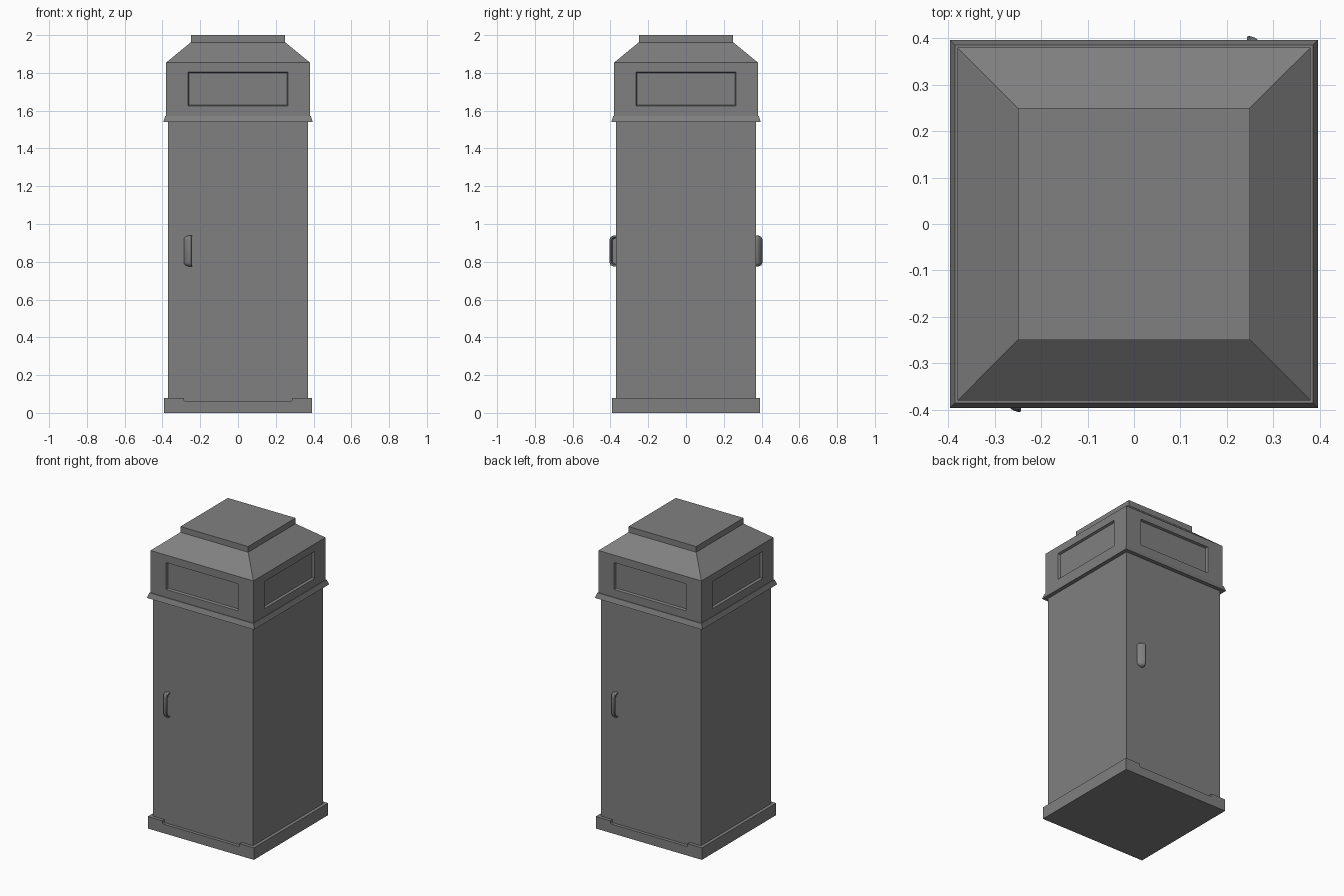
import bpy, bmesh
from mathutils import Matrix, Vector

if "Cube" in bpy.data.objects:
    bpy.data.objects.remove(bpy.data.objects["Cube"], do_unlink=True)

GREY = (0.216, 0.216, 0.216, 1)
metal = bpy.data.materials.new("grey_metal")
metal.use_nodes = True
metal.diffuse_color = GREY
metal.node_tree.nodes["Principled BSDF"].inputs["Base Color"].default_value = GREY


def finish(name, bm):
    bmesh.ops.recalc_face_normals(bm, faces=bm.faces)
    mesh = bpy.data.meshes.new(name)
    bm.to_mesh(mesh)
    bm.free()
    mesh.materials.append(metal)
    obj = bpy.data.objects.new(name, mesh)
    bpy.context.collection.objects.link(obj)
    return obj


def loft(bm, rings):
    """Skin a list of equal-length point rings and close both ends."""
    loops = [[bm.verts.new(p) for p in ring] for ring in rings]
    for a, b in zip(loops, loops[1:]):
        for i in range(len(a)):
            j = (i + 1) % len(a)
            bm.faces.new((a[i], a[j], b[j], b[i]))
    bm.faces.new(loops[0])
    bm.faces.new(loops[-1])


def square(h, z):
    return [(-h, -h, z), (h, -h, z), (h, h, z), (-h, h, z)]


def square_stack(name, levels):
    bm = bmesh.new()
    loft(bm, [square(h, z) for h, z in levels])
    return finish(name, bm)


# Cabinet body
square_stack("body", [(0.37, 0.03), (0.37, 1.56)])

# Plinth with a door clearance notch at front and back
half = [(0.392, 0), (0.392, 0.08), (0.285, 0.08), (0.285, 0.065), (0.28, 0.06)]
outline = half + [(-x, z) for x, z in reversed(half)]
bm = bmesh.new()
loft(bm, [[(x, y, z) for x, z in outline] for y in (-0.392, 0.392)])
finish("plinth", bm)

# Flared lip under the hood
square_stack("hood_lip", [(0.396, 1.54), (0.385, 1.573), (0.375, 1.573)])

# Hood with sloped roof and a recessed panel on each side
bm = bmesh.new()
loft(bm, [square(h, z) for h, z in [(0.38, 1.56), (0.38, 1.855), (0.25, 1.962)]])
bmesh.ops.recalc_face_normals(bm, faces=bm.faces)
panels = [f for f in bm.faces if abs(f.normal.z) < 0.01]
bmesh.ops.inset_individual(bm, faces=panels, thickness=0.05)
for face in panels:
    axis = 1 if abs(face.normal.x) > 0.5 else 0
    for v in face.verts:
        v.co[axis] = 0.265 if v.co[axis] > 0 else -0.265
        v.co.z = 1.805 if v.co.z > 1.7 else 1.625
bmesh.ops.inset_individual(bm, faces=panels, thickness=0.007, depth=-0.015)
finish("hood", bm)

# Raised top plate
square_stack("top_plate", [(0.25, 1.955), (0.25, 2.0)])


# Scooped door pulls, open towards the middle of the door
def pull_ring(x, depth, h):
    r = min(depth * 0.7, 0.022)
    top = [(0, h), (depth - r, h), (depth - r * 0.3, h - r * 0.3), (depth, h - r)]
    pts = top + [(d, -z) for d, z in reversed(top)]
    return [Vector((x, -0.368 - d, 0.857 + z)) for d, z in pts]


SECTIONS = [(-0.286, 0.008, 0.066), (-0.278, 0.02, 0.076), (-0.26, 0.033, 0.082),
            (-0.248, 0.037, 0.082), (-0.243, 0.035, 0.081),
            (-0.243, 0.029, 0.074), (-0.266, 0.022, 0.068)]
for name, angle in (("front_pull", 0), ("back_pull", 3.14159265)):
    bm = bmesh.new()
    loft(bm, [pull_ring(*s) for s in SECTIONS])
    bm.transform(Matrix.Rotation(angle, 4, 'Z'))
    pull = finish(name, bm)
    bpy.ops.object.select_all(action='DESELECT')
    pull.select_set(True)
    bpy.context.view_layer.objects.active = pull
    bpy.ops.object.shade_smooth_by_angle(angle=0.7)
